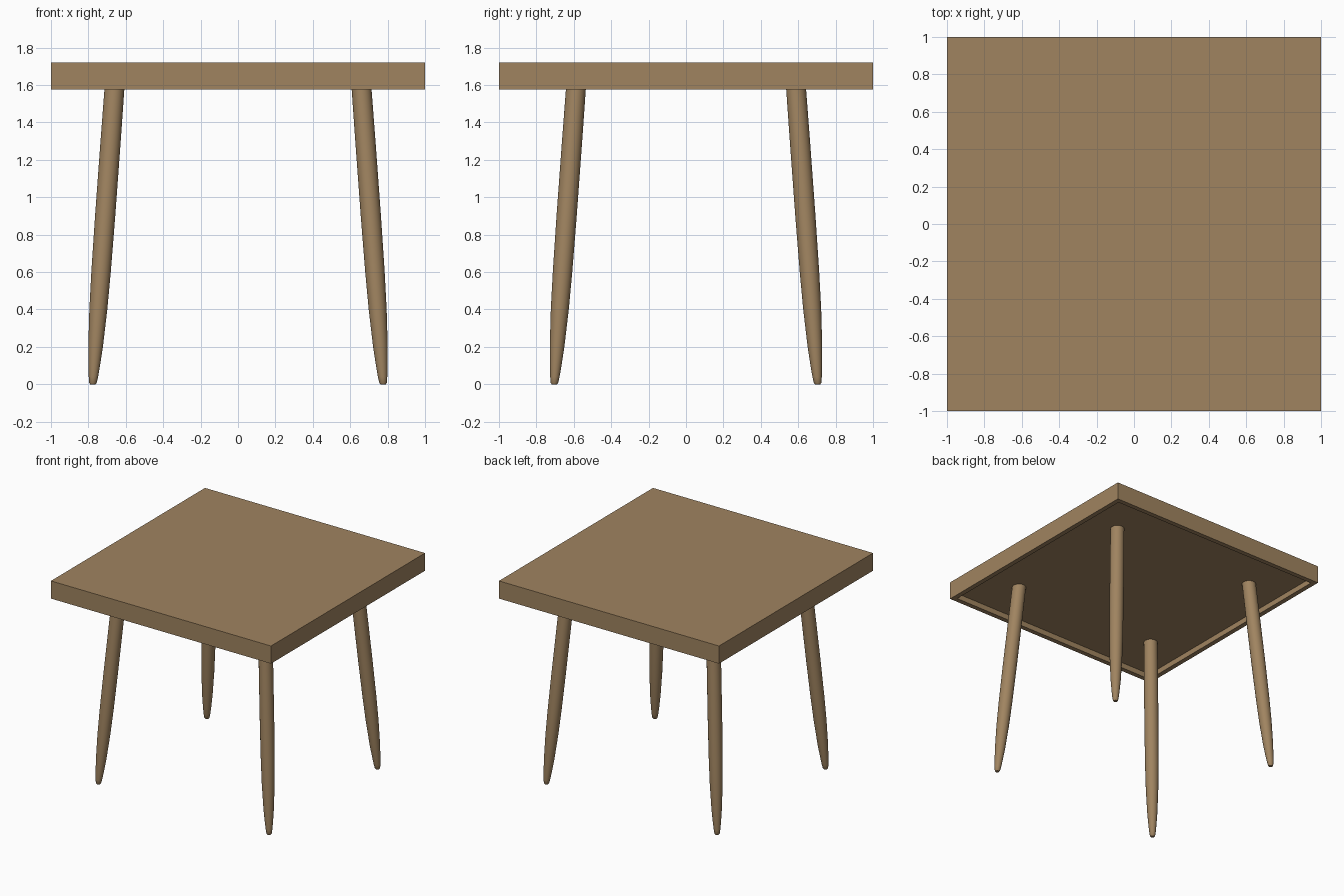
import bpy, bmesh
from math import cos, sin, tau, radians

cube = bpy.data.objects.get("Cube")
if cube:
    bpy.data.objects.remove(cube, do_unlink=True)

# Single wood colour
wood = bpy.data.materials.new("brown_wood")
wood.use_nodes = True
colour = (0.35, 0.23, 0.117, 1)
wood.diffuse_color = colour
wood.node_tree.nodes["Principled BSDF"].inputs["Base Color"].default_value = colour

TOP, BOTTOM, RIM, RECESS = 1.72, 1.575, 0.055, 0.045


def add_object(name, bm):
    bmesh.ops.recalc_face_normals(bm, faces=bm.faces)
    mesh = bpy.data.meshes.new(name)
    bm.to_mesh(mesh)
    bm.free()
    mesh.materials.append(wood)
    obj = bpy.data.objects.new(name, mesh)
    bpy.context.collection.objects.link(obj)
    return obj


# Square tabletop with a shallow recess underneath
bm = bmesh.new()
bmesh.ops.create_cube(bm, size=2)
for v in bm.verts:
    v.co.z = TOP if v.co.z > 0 else BOTTOM
bm.normal_update()
under = min(bm.faces, key=lambda f: f.normal.z)
bmesh.ops.inset_individual(bm, faces=[under], thickness=RIM)
panel = bmesh.ops.extrude_face_region(bm, geom=[under])["geom"]
bmesh.ops.delete(bm, geom=[under], context="FACES_ONLY")
bmesh.ops.translate(bm, vec=(0, 0, RECESS),
                    verts=[e for e in panel if isinstance(e, bmesh.types.BMVert)])
add_object("tabletop", bm)

# Round splayed legs tapering to a blunt foot: (height, radius)
PROFILE = [(0, 0.014), (0.008, 0.02), (0.04, 0.025), (0.1, 0.031), (0.2, 0.039),
           (0.4, 0.048), (0.6, 0.052), (0.9, 0.054), (1.3, 0.054), (1.625, 0.053)]
SIDES = 32


def build_leg(name, sx, sy):
    bm = bmesh.new()
    rings = []
    for z, r in PROFILE:
        cx = sx * (0.776 - 0.073 * z)
        cy = sy * (0.704 - 0.073 * z)
        rings.append([bm.verts.new((cx + r * cos(tau * i / SIDES),
                                    cy + r * sin(tau * i / SIDES), z))
                      for i in range(SIDES)])
    for low, high in zip(rings, rings[1:]):
        for i in range(SIDES):
            j = (i + 1) % SIDES
            bm.faces.new((low[i], low[j], high[j], high[i]))
    bm.faces.new(rings[0])
    bm.faces.new(rings[-1])
    leg = add_object(name, bm)
    bpy.ops.object.select_all(action="DESELECT")
    leg.select_set(True)
    bpy.context.view_layer.objects.active = leg
    bpy.ops.object.shade_smooth_by_angle(angle=radians(40))


for sy, end in ((-1, "front"), (1, "back")):
    for sx, side in ((1, "left"), (-1, "right")):
        build_leg(f"{end}_{side}_leg", sx, sy)
